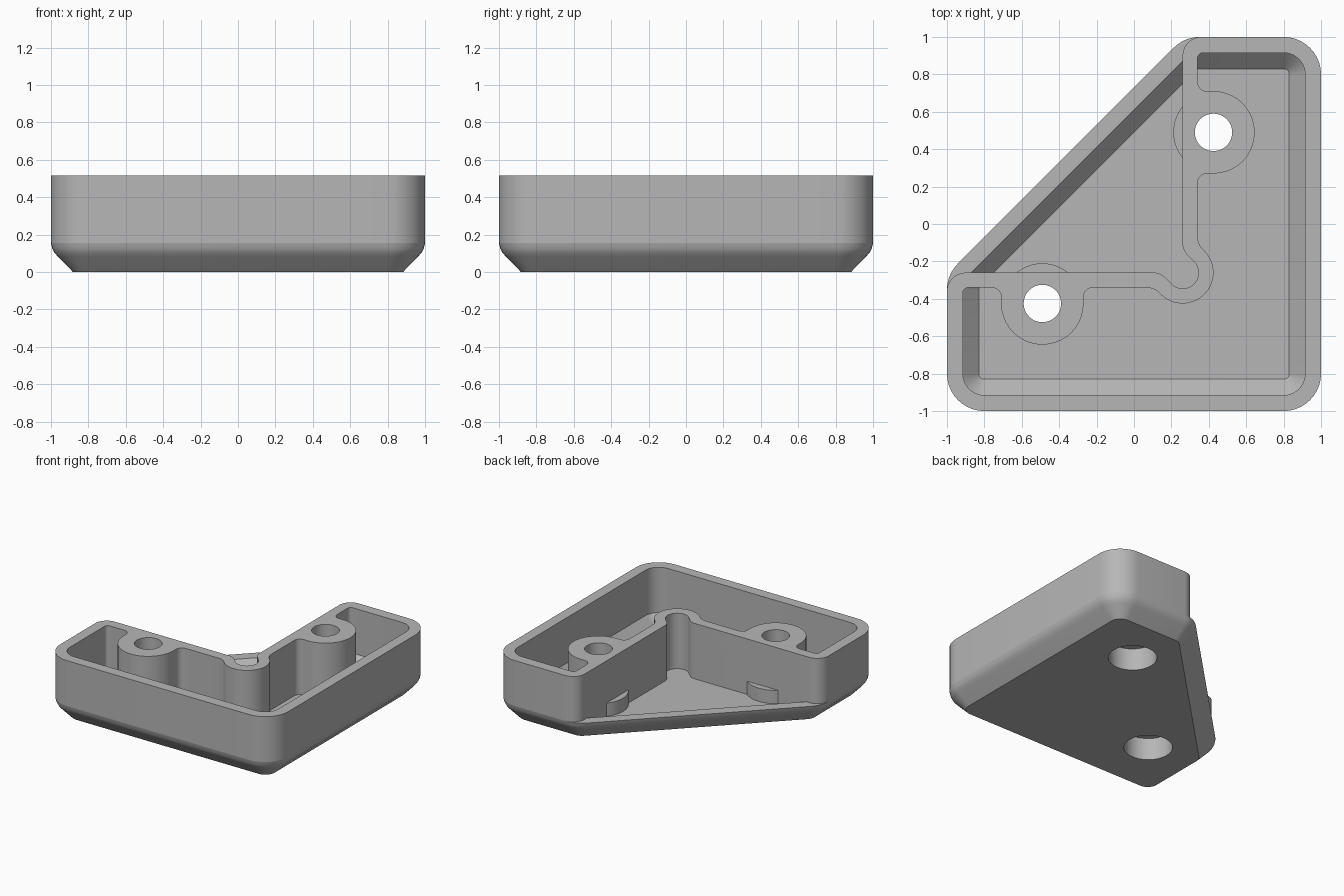
import bpy
import bmesh
from math import radians, sin, cos, tan
from mathutils import Vector, Matrix

HEIGHT = 0.515
RIM = 0.155      # top of the low tray
FLOOR = 0.075    # tray floor
WALL = 0.085

cube = bpy.data.objects.get("Cube")
if cube:
    bpy.data.objects.remove(cube, do_unlink=True)

grey = bpy.data.materials.new("plain grey")
grey.use_nodes = True
grey.diffuse_color = (0.47, 0.47, 0.47, 1)
grey.node_tree.nodes["Principled BSDF"].inputs["Base Color"].default_value = grey.diffuse_color


# Outline helpers: a corner is (x, y, radius)
def directions(corners, i):
    a, b, c = (Vector(corners[k % len(corners)][:2]) for k in (i - 1, i, i + 1))
    return b, (b - a).normalized(), (c - b).normalized()


def rounded(corners, steps=10):
    points = []
    for i, corner in enumerate(corners):
        p, d1, d2 = directions(corners, i)
        r = corner[2]
        if r == 0:
            points.append(p)
            continue
        turn = -d1.angle_signed(d2)
        side = 1 if turn > 0 else -1
        start = p - d1 * r * tan(abs(turn) / 2)
        centre = start + Vector((-d1.y, d1.x)) * r * side
        for k in range(steps + 1):
            points.append(centre + Matrix.Rotation(turn * k / steps, 2) @ (start - centre))
    return points


def inset(corners, d):
    result = []
    for i, corner in enumerate(corners):
        p, d1, d2 = directions(corners, i)
        n1, n2 = Vector((-d1.y, d1.x)), Vector((-d2.y, d2.x))
        p = p + (n1 + n2) * d / (1 + n1.dot(n2))
        result.append((p.x, p.y, max(corner[2] - d, 0.02)))
    return result


def mirrored(corner):
    x, y, r = corner
    return (-y, -x, r)


def inner_arc(r, steps=28):
    angles = [radians(45 - 180 * k / steps) for k in range(steps + 1)]
    return [(0.26 + r * cos(a), -0.26 + r * sin(a), 0) for a in angles]


def circle(centre, r, steps=48):
    angles = [radians(360 * k / steps) for k in range(steps)]
    return [Vector((centre[0] + r * cos(a), centre[1] + r * sin(a))) for a in angles]


# Solid through a stack of (outline points, z)
def loft(name, rings):
    bm = bmesh.new()
    loops = [[bm.verts.new((p.x, p.y, z)) for p in pts] for pts, z in rings]
    for low, high in zip(loops, loops[1:]):
        for i in range(len(low)):
            j = (i + 1) % len(low)
            bm.faces.new((low[i], low[j], high[j], high[i]))
    bm.faces.new(loops[0][::-1])
    bm.faces.new(loops[-1])
    bmesh.ops.recalc_face_normals(bm, faces=bm.faces)
    mesh = bpy.data.meshes.new(name)
    bm.to_mesh(mesh)
    bm.free()
    mesh.materials.append(grey)
    obj = bpy.data.objects.new(name, mesh)
    bpy.context.collection.objects.link(obj)
    return obj


def activate(obj):
    bpy.ops.object.select_all(action="DESELECT")
    obj.select_set(True)
    bpy.context.view_layer.objects.active = obj


def cut(obj, cutters):
    activate(obj)
    for cutter in cutters:
        mod = obj.modifiers.new("cut", "BOOLEAN")
        mod.operation = "DIFFERENCE"
        mod.solver = "EXACT"
        mod.object = cutter
        bpy.ops.object.modifier_apply(modifier=mod.name)


# Outlines
base = [(-1, -1, 0.2), (1, -1, 0.2), (1, 1, 0.2), (0.27, 1, 0.2), (-1, -0.27, 0.2)]

notch_edge = (0.26, -0.14, 0.08)
notch = [notch_edge] + inner_arc(0.085) + [mirrored(notch_edge)]

boss_side = [(0.34, 0.71, 0.05), (0.645, 0.71, 0.219), (0.645, 0.27, 0.219),
             (0.34, 0.27, 0.05), (0.34, -0.1066, 0.1)]
inner = boss_side + inner_arc(0.165) + [mirrored(c) for c in reversed(boss_side)]

frame_outline = ([(1, 1, 0.2), (0.26, 1, 0.1)] + notch
                 + [(-1, -0.26, 0.1), (-1, -1, 0.2), (1, -1, 0.2)])
e = 1 - WALL
pocket_outline = ([(e, e, 0.115), (0.34, e, 0.03)] + inner
                  + [(-e, -0.34, 0.03), (-e, -e, 0.115), (e, -e, 0.115)])
rib_outline = ([(0.34, 0.88, 0), (0.26, 0.88, 0)] + notch
               + [(-0.88, -0.26, 0), (-0.88, -0.34, 0)] + inner[::-1])

# Cutters: stepped screw holes, tray hollow, frame pocket
centres = [(0.425, 0.49), (-0.49, -0.425)]
holes = [loft("screw_hole_cutter", [(circle(c, 0.175), -0.1), (circle(c, 0.175), 0.175),
                                    (circle(c, 0.1), 0.175), (circle(c, 0.1), 0.7)])
         for c in centres]
hollow = loft("tray_cutter", [(rounded(inset(base, 2 * WALL)), FLOOR),
                              (rounded(inset(base, WALL)), RIM),
                              (rounded(inset(base, WALL)), 0.3)])
pocket = loft("pocket_cutter", [(rounded(pocket_outline), 0.1), (rounded(pocket_outline), 0.7)])

# Low tray with bevelled underside
chamfer = [(0.118, 0), (0.035, 0.085), (0.018, 0.105), (0.006, 0.128), (0, RIM)]
tray = loft("base_tray", [(rounded(inset(base, d)), z) for d, z in chamfer])
cut(tray, [hollow] + holes)

# Tall hollow L-shaped frame
frame = loft("corner_frame", [(rounded(frame_outline), RIM), (rounded(frame_outline), HEIGHT)])
cut(frame, [pocket] + holes)

# Inner wall continuing down to the tray floor
rib = loft("inner_wall_foot", [(rounded(rib_outline), 0.07), (rounded(rib_outline), RIM)])
cut(rib, holes)

# Low collars around the screw holes
collars = []
for side, c, hole in zip(("left", "right"), centres, holes):
    collar = loft("screw_collar_" + side, [(circle(c, 0.215), 0.07), (circle(c, 0.215), 0.18)])
    cut(collar, [hole])
    collars.append(collar)

for helper in holes + [hollow, pocket]:
    bpy.data.objects.remove(helper, do_unlink=True)

for obj in [tray, frame, rib] + collars:
    activate(obj)
    bpy.ops.object.shade_smooth_by_angle(angle=radians(30))
